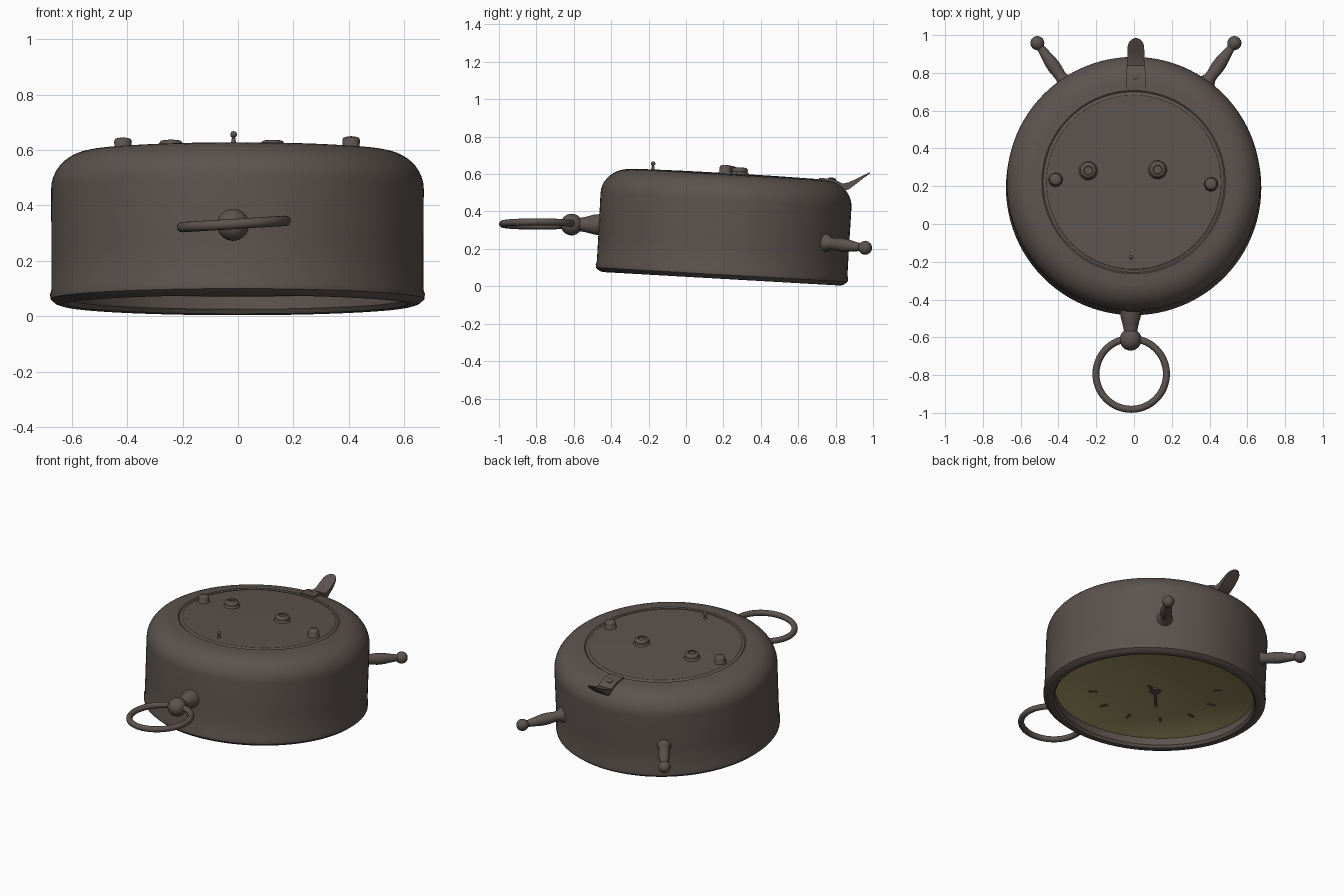
import bpy, bmesh, math
from mathutils import Matrix, Vector

if "Cube" in bpy.data.objects:
    bpy.data.objects.remove(bpy.data.objects["Cube"])


def material(name, rgb):
    m = bpy.data.materials.new(name)
    m.diffuse_color = (*rgb, 1)
    m.use_nodes = True
    m.node_tree.nodes["Principled BSDF"].inputs["Base Color"].default_value = m.diffuse_color
    return m


METAL = material("dark_brown_metal", (0.107, 0.086, 0.077))
DIAL = material("olive_dial", (0.36, 0.31, 0.13))

# The whole case leans slightly towards the back
TILT = Matrix.Translation((-0.002, 0.19, 0.04)) @ Matrix.Rotation(math.radians(-3.25), 4, 'X')


def finish(name, bm, mat, matrix=Matrix(), angle=35):
    bmesh.ops.remove_doubles(bm, verts=bm.verts, dist=1e-5)
    bmesh.ops.recalc_face_normals(bm, faces=bm.faces)
    me = bpy.data.meshes.new(name)
    bm.to_mesh(me)
    bm.free()
    me.shade_smooth()
    me.set_sharp_from_angle(angle=math.radians(angle))
    me.materials.append(mat)
    ob = bpy.data.objects.new(name, me)
    ob.matrix_world = matrix
    bpy.context.collection.objects.link(ob)
    return ob


def lathe(name, profile, mat, matrix=Matrix(), steps=32, angle=35):
    """Turn (radius, height) points around z; both ends lie on the axis."""
    bm = bmesh.new()
    rings = [[bm.verts.new((r * math.cos(2 * math.pi * i / steps),
                            r * math.sin(2 * math.pi * i / steps), z))
              for i in range(steps)] for r, z in profile]
    for a, b in zip(rings, rings[1:]):
        for i in range(steps):
            j = (i + 1) % steps
            bm.faces.new((a[i], a[j], b[j], b[i]))
    return finish(name, bm, mat, matrix, angle)


def aim(start, direction):
    """Matrix that puts the z axis along a direction from a start point."""
    return Matrix.Translation(start) @ Vector(direction).to_track_quat('Z', 'Y').to_matrix().to_4x4()


def ball_end(r, centre, start_deg, n=10):
    """Profile of a ball, from its neck to its tip."""
    return [(r * math.cos(math.radians(a)), centre + r * math.sin(math.radians(a)))
            for a in [start_deg + (90 - start_deg) * i / n for i in range(n + 1)]]


def plate(name, length, width, thick, mat, matrix):
    bm = bmesh.new()
    bmesh.ops.create_cube(bm, size=1)
    bmesh.ops.scale(bm, vec=(length, width, thick), verts=bm.verts)
    return finish(name, bm, mat, matrix)


# Case: deep bezel, straight wall, rounded shoulder, shallow grooved back plate
shoulder = [(0.52 + 0.152 * math.cos(math.radians(a)), 0.42 + 0.138 * math.sin(math.radians(a)))
            for a in range(0, 91, 9)]
case = ([(0, 0.09), (0.606, 0.09), (0.604, 0.02), (0.615, 0.004), (0.635, 0.0),
         (0.655, 0.006), (0.674, 0.022), (0.676, 0.04), (0.671, 0.056), (0.671, 0.2)]
        + shoulder
        + [(0.486, 0.561), (0.479, 0.556), (0.468, 0.557), (0.462, 0.562), (0.25, 0.565), (0, 0.566)])
lathe("clock_case", case, METAL, TILT, 96)

# Recessed dial on the underside with a small turned-down edge
lathe("dial", [(0, 0.078), (0.585, 0.078), (0.603, 0.066), (0.605, 0.066), (0.605, 0.086), (0, 0.086)],
      DIAL, TILT, 96)

# Hour marks and hands: only those on the front-left half stand out of the dial
for i, deg in enumerate(range(135, 316, 30)):
    plate(f"hour_mark_{i + 1}", 0.05, 0.018, 0.006, METAL,
          TILT @ Matrix.Rotation(math.radians(deg), 4, 'Z') @ Matrix.Translation((0.38, 0, 0.077)))
for name, deg, length in (("hour_hand", 20, 0.08), ("minute_hand", 228, 0.2)):
    plate(name, length, 0.018, 0.006, METAL,
          TILT @ Matrix.Rotation(math.radians(deg), 4, 'Z') @ Matrix.Translation((length / 2, 0, 0.076)))
lathe("hand_hub", [(0, 0.068), (0.035, 0.070), (0.038, 0.080), (0, 0.080)], METAL, TILT, 24)

# Winding keys and setting knobs on the back plate
for name, x, y, r, h in (("left_small_knob", -0.413, 0.012, 0.032, 0.053),
                         ("left_winding_knob", -0.24, 0.06, 0.043, 0.048),
                         ("right_winding_knob", 0.127, 0.065, 0.043, 0.048),
                         ("right_small_knob", 0.41, -0.012, 0.032, 0.056)):
    wide = r > 0.04
    top = [(r * 0.55, h), (r * 0.5, h - 0.008), (0, h - 0.008)] if wide else [(r * 0.5, h), (0, h + 0.002)]
    lathe(name, [(0, -0.01), (r * 1.2, -0.01), (r * 1.15, 0.016), (r * 0.95, 0.024),
                 (r, h - 0.012), (r * 0.85, h - 0.003)] + top,
          METAL, TILT @ Matrix.Translation((x, y, 0.552)), 24, 50)

# Small regulator pin near the groove
lathe("regulator_pin", [(0, -0.01), (0.016, -0.01), (0.008, 0.018), (0.006, 0.03)]
      + ball_end(0.012, 0.042, -60), METAL, TILT @ Matrix.Translation((-0.014, -0.40, 0.552)), 16)

# Turned feet with ball ends
foot = [(0, -0.04), (0.058, -0.04), (0.048, 0.005), (0.033, 0.03), (0.031, 0.05), (0.036, 0.10),
        (0.034, 0.14), (0.026, 0.19), (0.021, 0.225)] + ball_end(0.037, 0.258, -50)
for name, side in (("left_foot", -1), ("right_foot", 1)):
    lathe(name, foot, METAL, aim((0.010 + side * 0.374, 0.748, 0.232), (side * 0.15, 0.213, -0.027)))

# Neck and ball that carry the ring
neck = [(0, -0.04), (0.064, -0.04), (0.055, 0.03), (0.054, 0.05), (0.045, 0.08),
        (0.036, 0.122)] + ball_end(0.058, 0.172, -52)
lathe("ring_neck", neck, METAL, aim((-0.018, -0.44, 0.33), (0, -1, 0)))

# Carrying ring
bpy.ops.mesh.primitive_torus_add(major_radius=0.187, minor_radius=0.0185, major_segments=64,
                                 minor_segments=16, location=(-0.015, -0.794, 0.333),
                                 rotation=(0, math.radians(-3.5), 0))
ring = bpy.context.object
ring.name = "carrying_ring"
ring.data.materials.append(METAL)
ring.data.shade_smooth()

# Alarm lever: strip over the shoulder, bent up, with a round tip (y, z, half width, thickness)
strip = [(0.71, 0.579, 0.050, 0.02), (0.775, 0.576, 0.050, 0.022), (0.81, 0.563, 0.050, 0.03),
         (0.838, 0.549, 0.046, 0.04), (0.87, 0.556, 0.044, 0.038), (0.91, 0.574, 0.045, 0.026),
         (0.945, 0.592, 0.043, 0.016), (0.965, 0.601, 0.035, 0.011), (0.978, 0.607, 0.022, 0.008),
         (0.984, 0.610, 0.006, 0.006)]
bm = bmesh.new()
rows = [[bm.verts.new((0.010 + sx * w, y, z - dz * t)) for sx, dz in ((-1, 0), (1, 0), (1, 1), (-1, 1))]
        for y, z, w, t in strip]
for a, b in zip(rows, rows[1:]):
    for i in range(4):
        j = (i + 1) % 4
        bm.faces.new((a[i], a[j], b[j], b[i]))
bm.faces.new(rows[0])
bm.faces.new(rows[-1])
finish("alarm_lever", bm, METAL)
lathe("lever_rivet", [(0, -0.01), (0.022, -0.01), (0.021, 0.003), (0.012, 0.008), (0, 0.010)],
      METAL, aim((0.010, 0.782, 0.572), (0, 0.2, 1)), 20)
